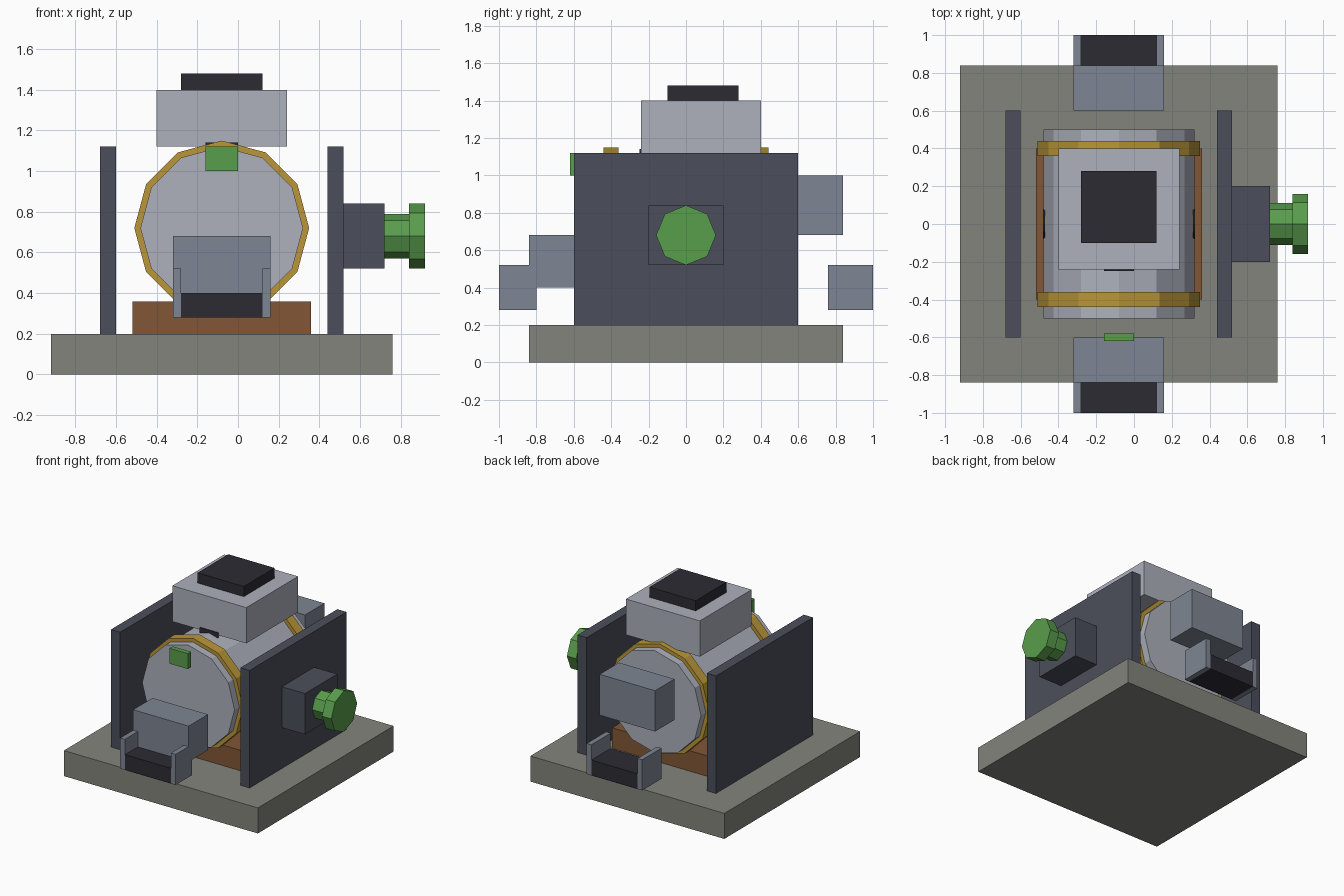
import bpy, bmesh, math
from mathutils import Matrix

if "Cube" in bpy.data.objects:
    bpy.data.objects.remove(bpy.data.objects["Cube"])


def material(name, r, g, b):
    def lin(c):
        c /= 255
        return c / 12.92 if c <= 0.04045 else ((c + 0.055) / 1.055) ** 2.4
    m = bpy.data.materials.new(name)
    m.diffuse_color = (lin(r), lin(g), lin(b), 1)
    m.use_nodes = True
    m.node_tree.nodes["Principled BSDF"].inputs["Base Color"].default_value = m.diffuse_color
    return m


STONE = material("stone grey", 132, 132, 125)
WALL = material("dark slate", 75, 78, 91)
LIGHT = material("light grey", 173, 177, 188)
BLUE = material("blue grey", 126, 134, 147)
BLACK = material("near black", 44, 43, 52)
BROWN = material("brown", 129, 86, 54)
GOLD = material("gold", 186, 150, 55)
GREEN = material("green", 89, 157, 76)


def finish(name, bm, mat):
    me = bpy.data.meshes.new(name)
    bmesh.ops.recalc_face_normals(bm, faces=bm.faces)
    bm.to_mesh(me)
    bm.free()
    me.materials.append(mat)
    ob = bpy.data.objects.new(name, me)
    bpy.context.collection.objects.link(ob)
    return ob


def box(name, x, y, z, mat):
    """Box from its (min, max) range on each axis."""
    bm = bmesh.new()
    size = [b - a for a, b in (x, y, z)]
    mid = [(a + b) / 2 for a, b in (x, y, z)]
    bmesh.ops.create_cube(bm, size=1, matrix=Matrix.Translation(mid) @ Matrix.Diagonal((*size, 1)))
    return finish(name, bm, mat)


def prism(name, axis, centre, radius, length, sides, mat):
    """Flat-sided cylinder lying along x or y, with a corner at the top."""
    bm = bmesh.new()
    rot = Matrix.Rotation(math.pi / 2, 4, 'Y' if axis == 'x' else 'X')
    bmesh.ops.create_cone(bm, cap_ends=True, segments=sides, radius1=radius, radius2=radius,
                          depth=length, matrix=Matrix.Translation(centre) @ rot)
    return finish(name, bm, mat)


CX = -0.08  # centre line of the body

# Base, side walls and cradle
box("base", (-0.92, 0.76), (-0.84, 0.84), (0, 0.2), STONE)
box("left_wall", (-0.68, -0.60), (-0.6, 0.6), (0.2, 1.12), WALL)
box("right_wall", (0.44, 0.52), (-0.6, 0.6), (0.2, 1.12), WALL)
box("cradle", (-0.52, 0.36), (-0.4, 0.4), (0.2, 0.36), BROWN)

# Drum with two bands and small dark side discs
prism("drum", 'y', (CX, 0, 0.72), 0.40, 1.0, 12, LIGHT)
for side, label in ((-1, "front"), (1, "back")):
    prism(label + "_band", 'y', (CX, side * 0.40, 0.72), 0.43, 0.08, 12, GOLD)
for side, label in ((-1, "left"), (1, "right")):
    prism(label + "_disc", 'x', (CX + side * 0.397, 0, 0.72), 0.08, 0.01, 12, BLACK)

# Hopper on top
box("hopper", (-0.40, 0.24), (-0.24, 0.40), (1.12, 1.40), LIGHT)
box("hopper_cap", (-0.28, 0.12), (-0.10, 0.28), (1.40, 1.48), BLACK)
box("hopper_plate", (-0.16, 0.0), (-0.248, -0.24), (1.10, 1.14), BLACK)

# Front tag
box("front_tag", (-0.16, 0.0), (-0.62, -0.58), (1.0, 1.12), GREEN)

# Chutes and trays at the front and back
box("front_chute", (-0.32, 0.16), (-0.84, -0.6), (0.40, 0.68), BLUE)
box("back_chute", (-0.32, 0.16), (0.6, 0.84), (0.68, 1.0), BLUE)
for label, y in (("front", (-1.0, -0.80)), ("back", (0.76, 1.0))):
    box(label + "_tray", (-0.28, 0.12), y, (0.28, 0.40), BLACK)
    box(label + "_tray_left_cheek", (-0.32, -0.28), y, (0.28, 0.52), BLUE)
    box(label + "_tray_right_cheek", (0.12, 0.16), y, (0.28, 0.52), BLUE)

# Side gearbox and knob
box("gearbox", (0.52, 0.72), (-0.2, 0.2), (0.52, 0.84), WALL)
prism("knob_shaft", 'x', (0.78, 0, 0.68), 0.11, 0.12, 8, GREEN)
prism("knob", 'x', (0.88, 0, 0.68), 0.16, 0.08, 8, GREEN)
